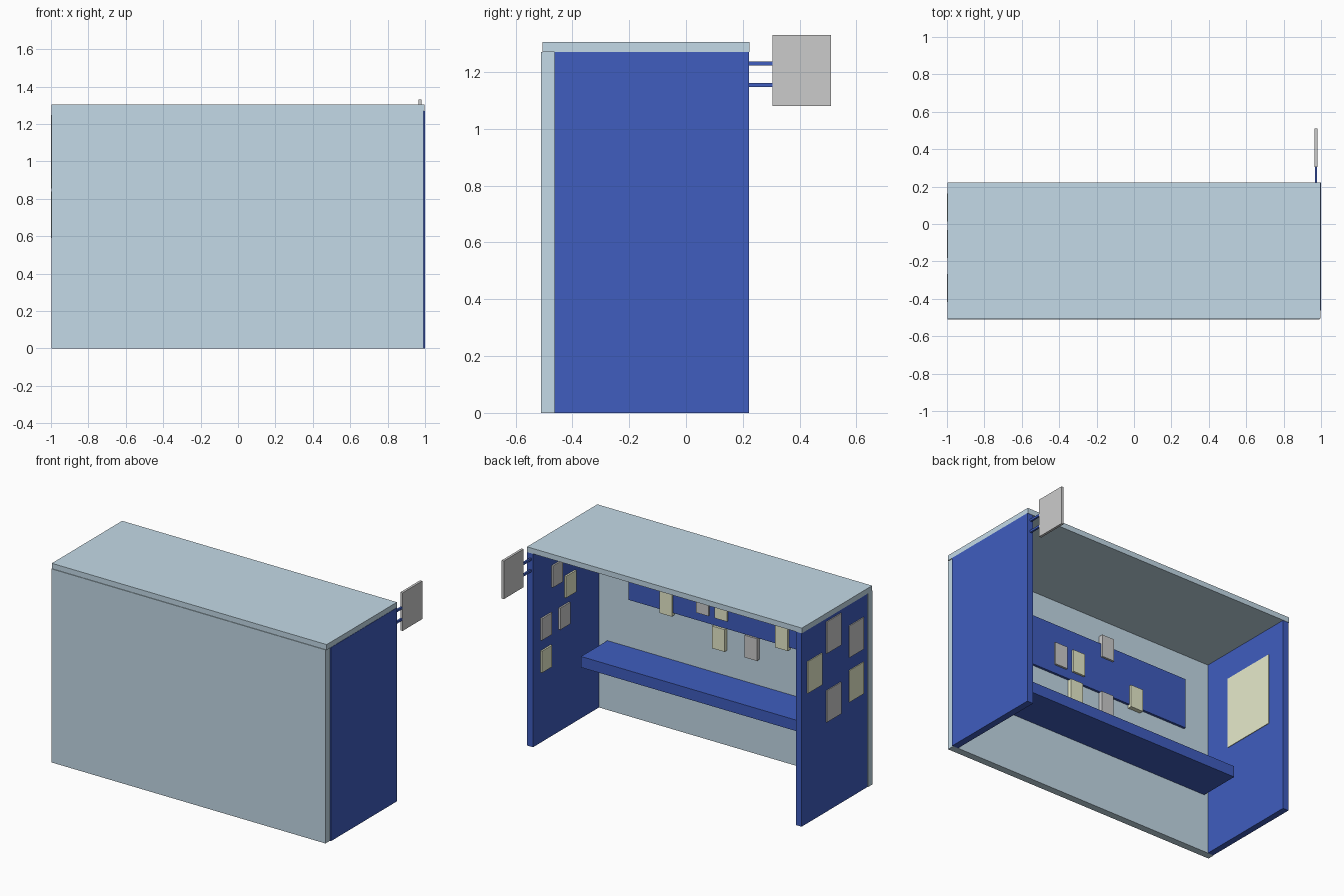
import bpy
from mathutils import Matrix, Vector
import bmesh

if "Cube" in bpy.data.objects:
    bpy.data.objects.remove(bpy.data.objects["Cube"])


def material(name, rgb):
    m = bpy.data.materials.new(name)
    m.diffuse_color = (*rgb, 1)
    m.use_nodes = True
    m.node_tree.nodes["Principled BSDF"].inputs["Base Color"].default_value = m.diffuse_color
    return m


BLUE = material("light_blue", (0.55, 0.70, 0.80))
NAVY = material("navy", (0.05, 0.11, 0.52))
YELLOW = material("pale_yellow", (0.80, 0.83, 0.60))
GREY = None


def box(name, x, y, z, mat=None):
    """Box from (min, max) ranges on each axis."""
    lo, hi = Vector((x[0], y[0], z[0])), Vector((x[1], y[1], z[1]))
    bm = bmesh.new()
    bmesh.ops.create_cube(bm, size=1, matrix=Matrix.Diagonal((*(hi - lo), 1)))
    mesh = bpy.data.meshes.new(name)
    bm.to_mesh(mesh)
    bm.free()
    ob = bpy.data.objects.new(name, mesh)
    ob.location = (lo + hi) / 2
    bpy.context.collection.objects.link(ob)
    if mat:
        mesh.materials.append(mat)
    return ob


# Shell: rear wall, roof and two side walls
box("rear_wall", (-0.997, 0.992), (-0.51, -0.463), (0, 1.27), BLUE)
box("roof", (-0.997, 0.998), (-0.506, 0.223), (1.27, 1.305), BLUE)
box("left_wall", (-0.994, -0.953), (-0.463, 0.221), (0, 1.27), NAVY)
box("right_wall", (0.956, 1.0), (-0.463, 0.221), (0, 1.27), NAVY)

# Bench and display board on the rear wall
box("bench", (-0.925, 0.895), (-0.463, -0.19), (0.383, 0.455), NAVY)
box("display_board", (-0.77, 0.73), (-0.463, -0.448), (0.772, 1.10), NAVY)

# Hanging sign with its two brackets
for i, z in enumerate((1.155, 1.23)):
    box(f"sign_bracket_{i}", (0.967, 0.979), (0.2, 0.31), (z - 0.007, z + 0.007), NAVY)
box("sign", (0.965, 0.981), (0.305, 0.51), (1.08, 1.33))

# Large poster inside the left wall
box("large_poster", (-0.953, -0.949), (-0.28, 0.093), (0.63, 1.095), YELLOW)

# Small notices on the rear wall: centre x, centre z, colour
for i, (x, z, mat) in enumerate([
        (0.453, 0.826, YELLOW), (0.188, 0.90, GREY), (0.053, 0.90, YELLOW),
        (0.07, 0.697, YELLOW), (-0.165, 0.70, GREY), (-0.388, 0.825, YELLOW),
        (-0.168, 1.083, GREY)]):
    box(f"rear_notice_{i}", (x - 0.045, x + 0.045), (-0.463, -0.435),
        (z - 0.073, z + 0.073), mat)

# Small notices inside the right wall: centre y, centre z, colour
for i, (y, z, mat) in enumerate([
        (-0.023, 1.048, GREY), (-0.16, 0.928, YELLOW), (0.092, 0.745, GREY),
        (-0.098, 0.742, GREY), (0.09, 0.532, YELLOW)]):
    box(f"right_notice_{i}", (0.945, 0.956), (y - 0.052, y + 0.052),
        (z - 0.071, z + 0.071), mat)

# Posters outside the left wall: centre y, centre z, colour
for i, (y, z, mat) in enumerate([
        (-0.108, 1.144, GREY), (-0.343, 1.028, GREY), (0.088, 0.958, YELLOW),
        (-0.343, 0.735, YELLOW), (-0.108, 0.693, GREY)]):
    box(f"left_poster_{i}", (-1.0, -0.994), (y - 0.075, y + 0.075),
        (z - 0.104, z + 0.104), mat)
